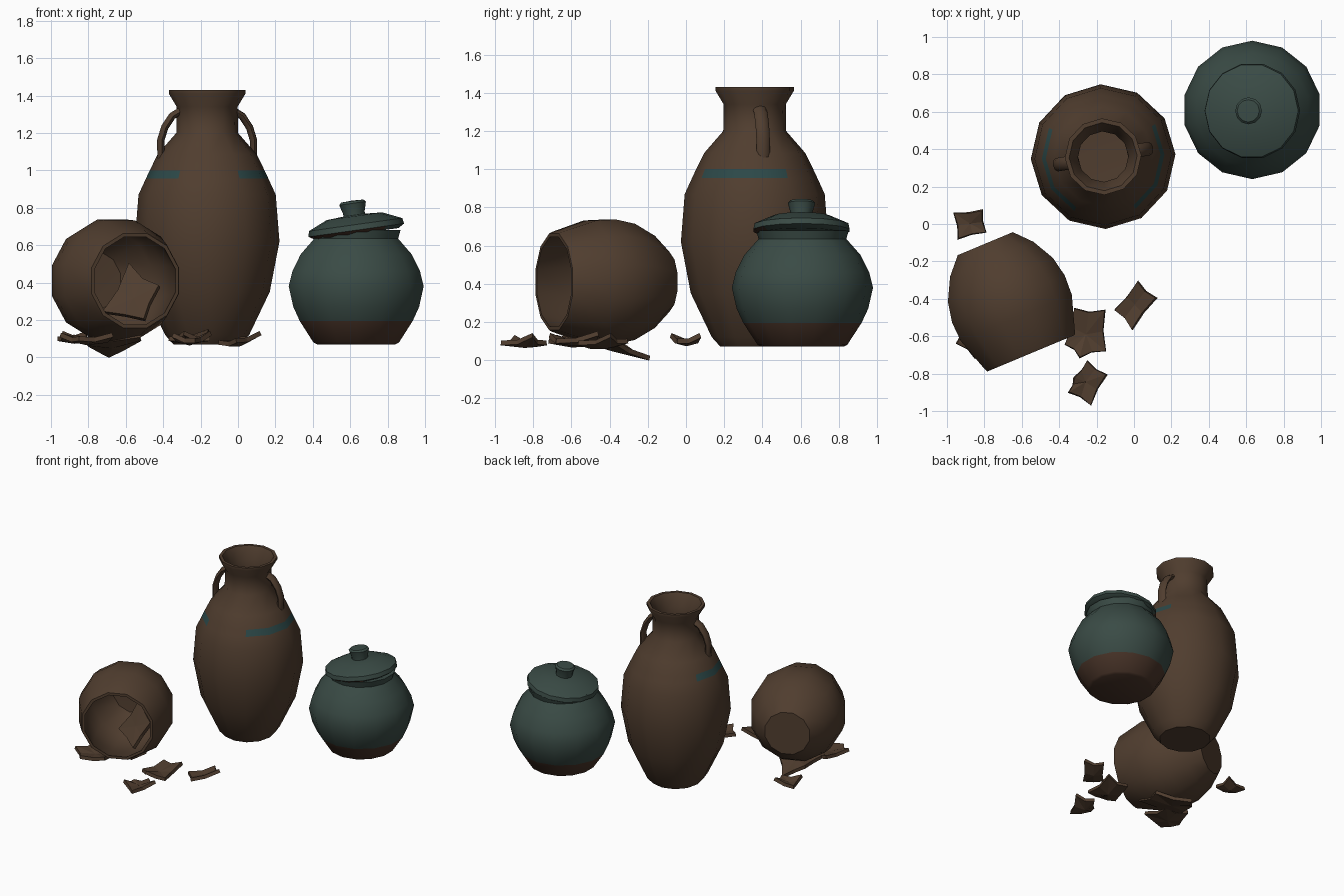
import bpy
import bmesh
import math
from mathutils import Matrix, Vector

cube = bpy.data.objects.get("Cube")
if cube:
    bpy.data.objects.remove(cube, do_unlink=True)


def make_material(name, colour):
    mat = bpy.data.materials.new(name)
    mat.use_nodes = True
    rgba = (*colour, 1)
    mat.diffuse_color = rgba
    mat.node_tree.nodes["Principled BSDF"].inputs["Base Color"].default_value = rgba
    return mat


clay = make_material("clay_brown", (.08, .047, .028))
glaze = make_material("green_glaze", (.042, .07, .06))
paint = make_material("teal_paint", (.025, .065, .065))
rust = make_material("reddish_clay", (.068, .035, .022))


def finish(name, bm, materials, matrix=None, smooth=True):
    bmesh.ops.recalc_face_normals(bm, faces=bm.faces)
    mesh = bpy.data.meshes.new(name)
    bm.to_mesh(mesh)
    bm.free()
    for mat in materials:
        mesh.materials.append(mat)
    obj = bpy.data.objects.new(name, mesh)
    bpy.context.collection.objects.link(obj)
    if matrix:
        obj.matrix_world = matrix
    if smooth:
        bpy.ops.object.select_all(action="DESELECT")
        obj.select_set(True)
        bpy.context.view_layer.objects.active = obj
        bpy.ops.object.shade_smooth_by_angle(angle=math.radians(42))
    return obj


def lathe(name, profile, sides, materials, matrix, phase=0, rule=None):
    """Spin (radius, height) points round z; rule picks a material from a face centre."""
    bm = bmesh.new()
    rings = []
    for radius, height in profile:
        count = sides if radius else 1
        rings.append([
            bm.verts.new((radius * math.cos(a), radius * math.sin(a), height))
            for a in (phase + math.tau * i / sides for i in range(count))])
    for low, high in zip(rings, rings[1:]):
        for i in range(sides):
            j = i + 1
            corners = [low[i % len(low)], low[j % len(low)],
                       high[j % len(high)], high[i % len(high)]]
            face = bm.faces.new(list(dict.fromkeys(corners)))
            if rule:
                face.material_index = rule(face.calc_center_median())
    return finish(name, bm, materials, matrix)


# Tall two-handled vase, with a painted band on either side
VASE = Matrix.Translation((-.165, .36, 0))
TWIST = math.radians(2)


def vase_rule(c):
    angle = (math.degrees(math.atan2(c.y, c.x)) - 2) % 360
    on_side = angle > 300 or angle < 30 or 150 < angle < 240
    return int(.96 < c.z < .995 and on_side and c.xy.length > .27)


lathe("tall_vase", [
    (0, .07), (.18, .07), (.225, .12), (.335, .35), (.387, .62), (.367, .87),
    (.328, .955), (.307, 1), (.265, 1.085), (.165, 1.2), (.163, 1.34),
    (.205, 1.41), (.205, 1.43), (.182, 1.43), (.135, 1.34), (.135, 1.2),
    (.18, 1.08), (0, 1.07)], 12, [clay, paint], VASE, TWIST, vase_rule)


def handle(name, angle):
    """Sweep a flattened oval along a bowed path."""
    path = [Vector((x, 0, z)) for x, z in
            ((.14, 1.32), (.19, 1.29), (.23, 1.23), (.252, 1.16), (.25, 1.06))]
    bm = bmesh.new()
    rings = []
    for i, point in enumerate(path):
        along = (path[min(i + 1, len(path) - 1)] - path[max(i - 1, 0)]).normalized()
        out = Vector((-along.z, 0, along.x))
        rings.append([
            bm.verts.new(point + out * .02 * math.cos(a) + Vector((0, .036 * math.sin(a), 0)))
            for a in (math.tau * k / 8 for k in range(8))])
    for low, high in zip(rings, rings[1:]):
        for k in range(8):
            n = (k + 1) % 8
            bm.faces.new((low[k], low[n], high[n], high[k]))
    bm.faces.new(rings[0])
    bm.faces.new(rings[-1])
    finish(name, bm, [clay], VASE @ Matrix.Rotation(angle, 4, "Z"))


for side, turn in (("left", 0), ("right", math.pi)):
    handle(side + "_handle", math.radians(10) + turn)

# Round glazed pot with a bare clay foot
lathe("glazed_pot", [
    (0, .07), (.215, .07), (.235, .08), (.31, .195), (.345, .27), (.37, .38),
    (.35, .46), (.305, .55), (.23, .635), (.243, .68), (.21, .68), (.2, .62),
    (0, .6)], 14, [glaze, rust], Matrix.Translation((.632, .61, 0)),
    math.pi / 14 * 7, lambda c: int(c.z < .19))

# Lid sitting askew, with its knob
LID = Matrix.Translation((.632, .605, .685)) @ Matrix.Rotation(math.radians(-8), 4, "Y")


def lid_rule(c):
    on_edge = -.019 < c.z < 0 and c.xy.length > .22
    return int(on_edge and c.xy.normalized().dot(Vector((-.8, -.6))) > .1)


lathe("pot_lid", [(0, -.015), (.225, -.025), (.258, -.005), (.252, .025),
                  (.15, .07), (0, .08)], 14, [glaze, rust], LID, 0, lid_rule)
lathe("lid_knob", [(0, .06), (.058, .06), (.058, .09), (.072, .14), (.06, .152),
                   (0, .155)], 12, [glaze], LID)

# Fallen pot, its mouth turned to the front
AIM = Vector((.385, -.923, 0)).to_track_quat("Z", "Y").to_matrix().to_4x4()
lathe("fallen_pot", [
    (0, 0), (.165, 0), (.25, .09), (.315, .21), (.338, .32), (.333, .43),
    (.27, .62), (.262, .635), (.242, .635), (.3, .43), (.305, .32), (.28, .21),
    (.16, .06), (0, .05)], 12, [clay],
    Matrix.Translation((-.795, -.105, .41)) @ AIM, math.pi / 12)


def shard(name, outline, dip=.03):
    """A bent, thick piece of pottery with raised corners."""
    bm = bmesh.new()
    points = [Vector(p) for p in outline]
    middle = sum(points, Vector()) / len(points)
    edge = []
    for p, q in zip(points, points[1:] + points[:1]):
        between = (p + q) / 2
        between += (middle - between) * .12
        between.z -= dip * .5
        edge += [bm.verts.new(p), bm.verts.new(between)]
    middle.z -= dip
    centre = bm.verts.new(middle)
    for a, b in zip(edge, edge[1:] + edge[:1]):
        bm.faces.new((centre, a, b))
    obj = finish(name, bm, [clay], smooth=False)
    thick = obj.modifiers.new("thickness", "SOLIDIFY")
    thick.thickness = .025
    thick.offset = 0


# Broken pieces around, under and inside the fallen pot
shard("back_shard", [(-.965, .06, .1), (-.81, .075, .13), (-.79, -.045, .1), (-.94, -.08, .13)])
shard("mouth_shard", [(-.32, -.45, .11), (-.155, -.46, .14), (-.15, -.68, .1),
                      (-.29, -.715, .13), (-.37, -.645, .1)])
shard("outer_shard", [(.02, -.305, .1), (.12, -.395, .13), (-.01, -.565, .09),
                      (-.105, -.46, .08)])
shard("front_shard", [(-.25, -.73, .09), (-.145, -.805, .13), (-.23, -.97, .09),
                      (-.35, -.9, .12), (-.32, -.82, .1)])
shard("side_shard", [(-.95, -.64, .12), (-.85, -.72, .1), (-.67, -.68, .12),
                     (-.7, -.48, .09), (-.88, -.46, .11)])
shard("under_shard", [(-.84, -.5, .1), (-.52, -.56, .12), (-.52, -.38, .1),
                      (-.69, -.19, .01), (-.8, -.32, .07)], .02)
shard("inner_shard", [(-.72, -.42, .24), (-.5, -.56, .2), (-.42, -.46, .38),
                      (-.58, -.34, .5)], .02)
